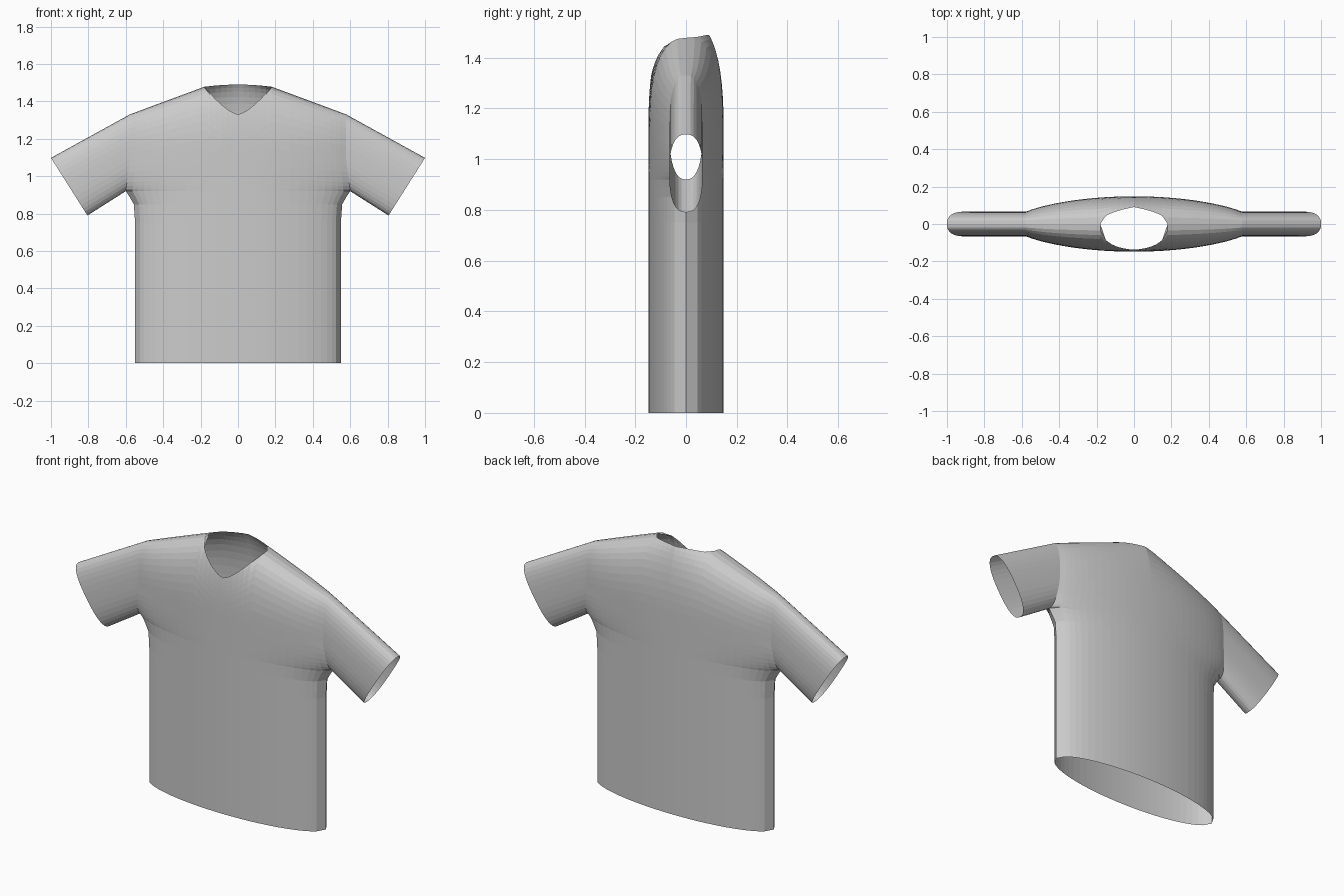
import bpy, bmesh
from math import sin, cos, pi, asin, radians, hypot

cube = bpy.data.objects.get("Cube")
if cube:
    bpy.data.objects.remove(cube, do_unlink=True)

cloth = bpy.data.materials.new("grey_cloth")
cloth.use_nodes = True
grey = (0.6, 0.6, 0.6, 1)
cloth.diffuse_color = grey
cloth.node_tree.nodes["Principled BSDF"].inputs["Base Color"].default_value = grey

ARMPIT, HALF_WIDTH, DEPTH, SLEEVE_DEPTH, NECK = 0.92, 0.55, 0.148, 0.066, 0.18
ROWS = 18
STEPS = [(1 - cos(pi * k / ROWS)) / 2 for k in range(ROWS + 1)]
SIDE = [(0, 0.55), (0.75, 0.55), (0.85, 0.557), (0.89, 0.58), (0.92, 0.6),
        (1.1, 0.577), (1.6, 0.58)]


def side_width(z):
    for (z0, w0), (z1, w1) in zip(SIDE, SIDE[1:]):
        if z <= z1:
            return w0 + (w1 - w0) * (z - z0) / (z1 - z0)
    return SIDE[-1][1]


def rounded(t):
    """Superelliptic falloff from 1 at t=0 to 0 at t=1."""
    return max(0, 1 - min(max(t, 0), 1) ** 2.5) ** 0.4


def shoulder(x):
    return 1.545 - 0.37 * x


def torso_point(angle, z, v):
    """Point on the front left quarter of the torso."""
    s, c = sin(angle), cos(angle)
    x = HALF_WIDTH * s + (side_width(z) - HALF_WIDTH) * s ** 4
    top = shoulder(x)
    arm = SLEEVE_DEPTH * rounded(1 - 2 * v) if v > 0 else 0
    y = hypot(DEPTH * c, arm * s) * rounded((z - 1.12) / (top - 1.12))
    return x, y, z


def torso_column(angle, front):
    """Column of points from hem up to shoulder or neck edge."""
    x = HALF_WIDTH * sin(angle)
    end = shoulder(x + 0.03 * sin(angle) ** 4)
    if x < NECK - 0.001:
        k = x / NECK
        end = 1.33 + 0.148 * k ** 1.45 if front else 1.49 - 0.012 * k * k
    pts = [torso_point(angle, z, 0) for z in (0, 0.75, 0.85, 0.89)]
    pts += [torso_point(angle, ARMPIT + (end - ARMPIT) * v, v) for v in STEPS]
    if x > NECK - 0.001:
        pts[-1] = (pts[-1][0], 0, pts[-1][2])
    return pts


def sleeve_columns():
    """Rings from the armhole seam out to the cuff."""
    seam = torso_column(pi / 2, True)[-ROWS - 1:]
    cuff = [(0.805 + 0.195 * v, SLEEVE_DEPTH * rounded(abs(2 * v - 1)),
             0.79 + 0.308 * v) for v in STEPS]
    return [[tuple(a + (b - a) * t for a, b in zip(p, q)) for p, q in zip(seam, cuff)]
            for t in (0, 0.25, 0.5, 0.75, 1)]


def add_grid(bm, columns, sx, sy):
    grid = [[bm.verts.new((sx * x, sy * y, z)) for x, y, z in col] for col in columns]
    for a, b in zip(grid, grid[1:]):
        for j in range(len(a) - 1):
            quad = [a[j], b[j], b[j + 1], a[j + 1]]
            bm.faces.new(quad if sx * sy < 0 else quad[::-1])


def finish(name, bm):
    bmesh.ops.remove_doubles(bm, verts=bm.verts, dist=0.0005)
    bmesh.ops.dissolve_degenerate(bm, edges=bm.edges, dist=0.0001)
    mesh = bpy.data.meshes.new(name)
    bm.to_mesh(mesh)
    bm.free()
    mesh.materials.append(cloth)
    obj = bpy.data.objects.new(name, mesh)
    bpy.context.collection.objects.link(obj)


# Torso, open at hem, neck and armholes
angles = [asin(NECK * k / 6 / HALF_WIDTH) for k in range(7)]
angles += [radians(a) for a in range(24, 73, 6)] + [pi / 2]
torso = bmesh.new()
for sx in (1, -1):
    for sy in (-1, 1):
        add_grid(torso, [torso_column(a, sy < 0) for a in angles], sx, sy)
finish("shirt_torso", torso)

# Sleeves, open at the cuffs
for name, sx in (("left_sleeve", 1), ("right_sleeve", -1)):
    sleeve = bmesh.new()
    for sy in (-1, 1):
        add_grid(sleeve, sleeve_columns(), sx, sy)
    finish(name, sleeve)
